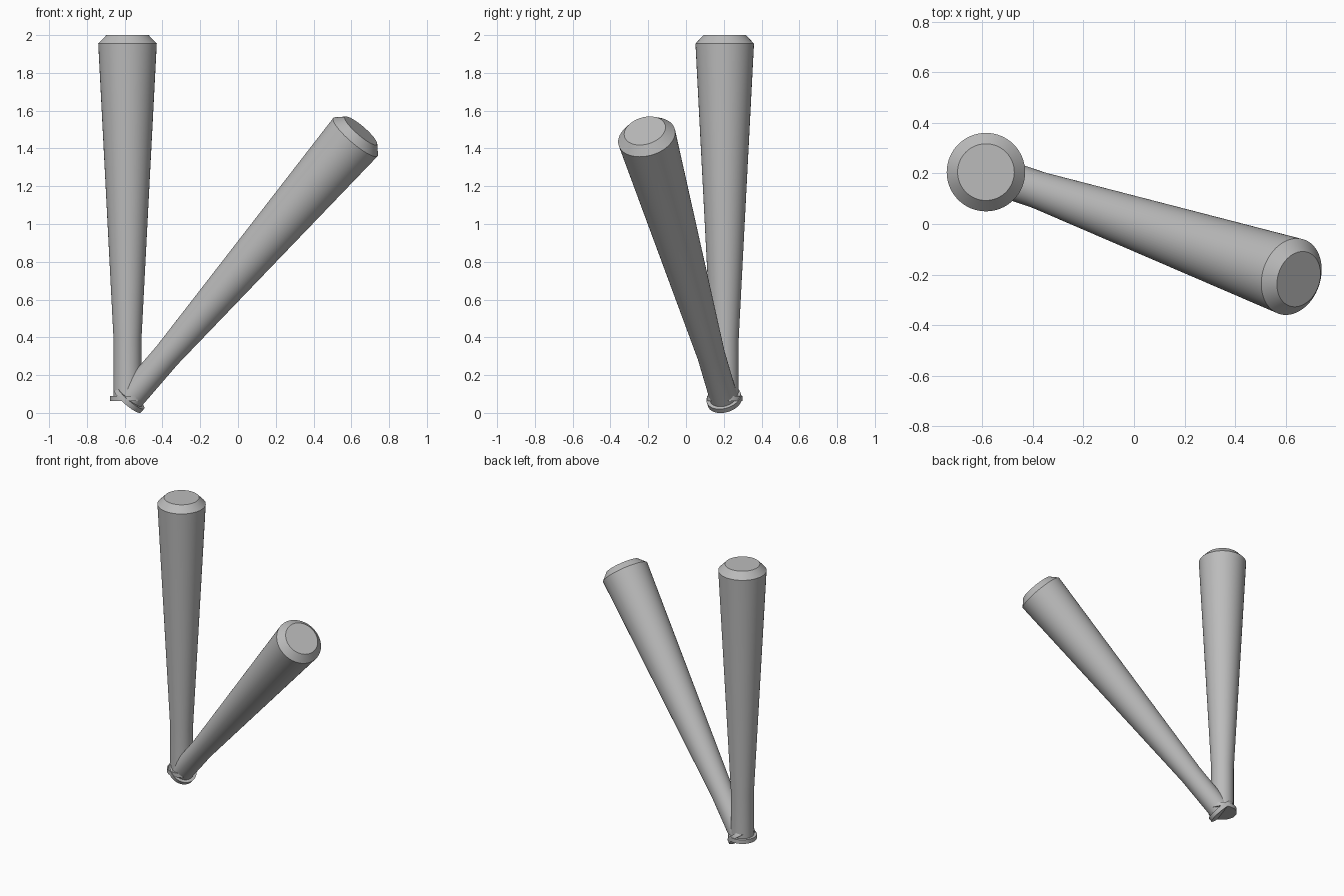
import bpy
import bmesh
import math
from mathutils import Vector

cube = bpy.data.objects.get("Cube")
if cube:
    bpy.data.objects.remove(cube, do_unlink=True)

# Single plain grey
grey = bpy.data.materials.new("plain grey")
grey.use_nodes = True
colour = (0.5, 0.5, 0.5, 1)
grey.diffuse_color = colour
grey.node_tree.nodes["Principled BSDF"].inputs["Base Color"].default_value = colour

# Bat outline as (radius, distance along the axis): knob, handle, barrel, bevelled tip
PROFILE = [(0, 0), (0.093, 0), (0.093, 0.028), (0.074, 0.028),
           (0.074, 0.33), (0.155, 1.893), (0.112, 1.938), (0, 1.938)]
PIVOT = Vector((-0.585, 0.205, 0.062))


def make_bat(name, direction):
    """Spin the outline into a closed bat and aim it along a direction."""
    bm = bmesh.new()
    verts = [bm.verts.new((r, 0, z)) for r, z in PROFILE]
    edges = [bm.edges.new(pair) for pair in zip(verts, verts[1:])]
    bmesh.ops.spin(bm, geom=verts + edges, cent=(0, 0, 0), axis=(0, 0, 1),
                   angle=math.tau, steps=64)
    bmesh.ops.remove_doubles(bm, verts=bm.verts, dist=0.0005)
    bmesh.ops.recalc_face_normals(bm, faces=bm.faces)
    mesh = bpy.data.meshes.new(name)
    bm.to_mesh(mesh)
    bm.free()
    mesh.materials.append(grey)
    bat = bpy.data.objects.new(name, mesh)
    bpy.context.collection.objects.link(bat)
    bat.location = PIVOT
    bat.rotation_euler = Vector(direction).to_track_quat("Z", "Y").to_euler()
    bpy.ops.object.select_all(action="DESELECT")
    bat.select_set(True)
    bpy.context.view_layer.objects.active = bat
    bpy.ops.object.shade_smooth_by_angle(angle=math.radians(30))


# Two bats crossing at their knobs
make_bat("upright_bat", (0, 0, 1))
make_bat("leaning_bat", (0.637, -0.218, 0.738))
